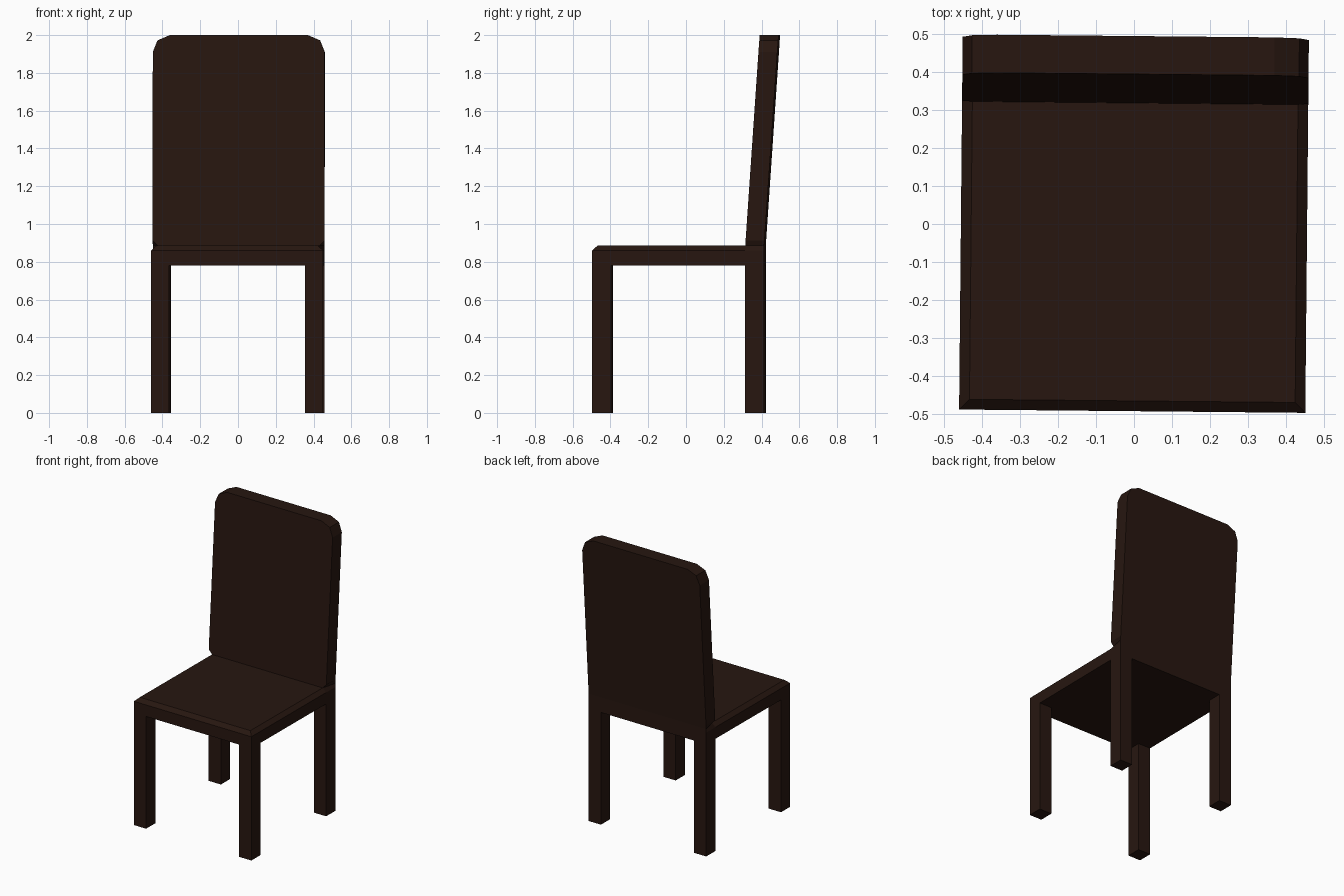
import bpy
import bmesh
import math

if "Cube" in bpy.data.objects:
    bpy.data.objects.remove(bpy.data.objects["Cube"])

wood = bpy.data.materials.new("dark_wood")
wood.diffuse_color = (0.02, 0.008, 0.005, 1)
wood.use_nodes = True
wood.node_tree.nodes["Principled BSDF"].inputs["Base Color"].default_value = wood.diffuse_color

TURN = math.radians(-0.55)   # the chair stands very slightly turned
W, FRONT, BACK = 0.455, -0.492, 0.418
T = 0.1                      # leg and backrest thickness
SEAT_LOW, EDGE, SEAT_TOP, TOP = 0.78, 0.86, 0.885, 2.0
BEVEL = 0.027


def loft(name, rows, x=0.0):
    """Stack four-cornered rows: (z, front half width, front y, back half width, back y)."""
    bm = bmesh.new()
    rings = []
    for z, fw, fy, bw, by in rows:
        corners = ((x - fw, fy), (x + fw, fy), (x + bw, by), (x - bw, by))
        rings.append([bm.verts.new((cx, cy, z)) for cx, cy in corners])
    for a, b in zip(rings, rings[1:]):
        for i in range(4):
            j = (i + 1) % 4
            bm.faces.new((a[i], a[j], b[j], b[i]))
    bm.faces.new(rings[0][::-1])
    bm.faces.new(rings[-1])
    bmesh.ops.recalc_face_normals(bm, faces=bm.faces)
    mesh = bpy.data.meshes.new(name)
    bm.to_mesh(mesh)
    bm.free()
    mesh.materials.append(wood)
    obj = bpy.data.objects.new(name, mesh)
    obj.rotation_euler.z = TURN
    bpy.context.collection.objects.link(obj)
    return obj


# Seat slab, chamfered along the front and sides
JOIN = BACK - T
loft("seat", [
    (SEAT_LOW, W, FRONT, W, JOIN),
    (EDGE, W, FRONT, W, JOIN),
    (SEAT_TOP, W - BEVEL, FRONT + BEVEL, W - BEVEL, JOIN),
])

# Leaning backrest with clipped top corners and a small notch where it meets the seat
rows = []
for z, front_w, back_w in (
    (SEAT_LOW, W, W), (EDGE, W, W), (SEAT_TOP, W - BEVEL, W), (0.912, W, W),
    (1.91, W, W), (1.972, 0.43, 0.43), (TOP, 0.365, 0.365),
):
    lean = 0.076 * max(0, z - SEAT_TOP) / (TOP - SEAT_TOP)
    rows.append((z, front_w, JOIN + lean, back_w, BACK + lean))
loft("backrest", rows)

# Four square legs
LEG = 0.095
for side, sx in (("left", -1), ("right", 1)):
    for end, y in (("front", FRONT), ("back", JOIN)):
        loft(f"{end}_{side}_leg",
             [(z, LEG / 2, y, LEG / 2, y + T) for z in (0, SEAT_LOW)],
             x=sx * (W - LEG / 2))
